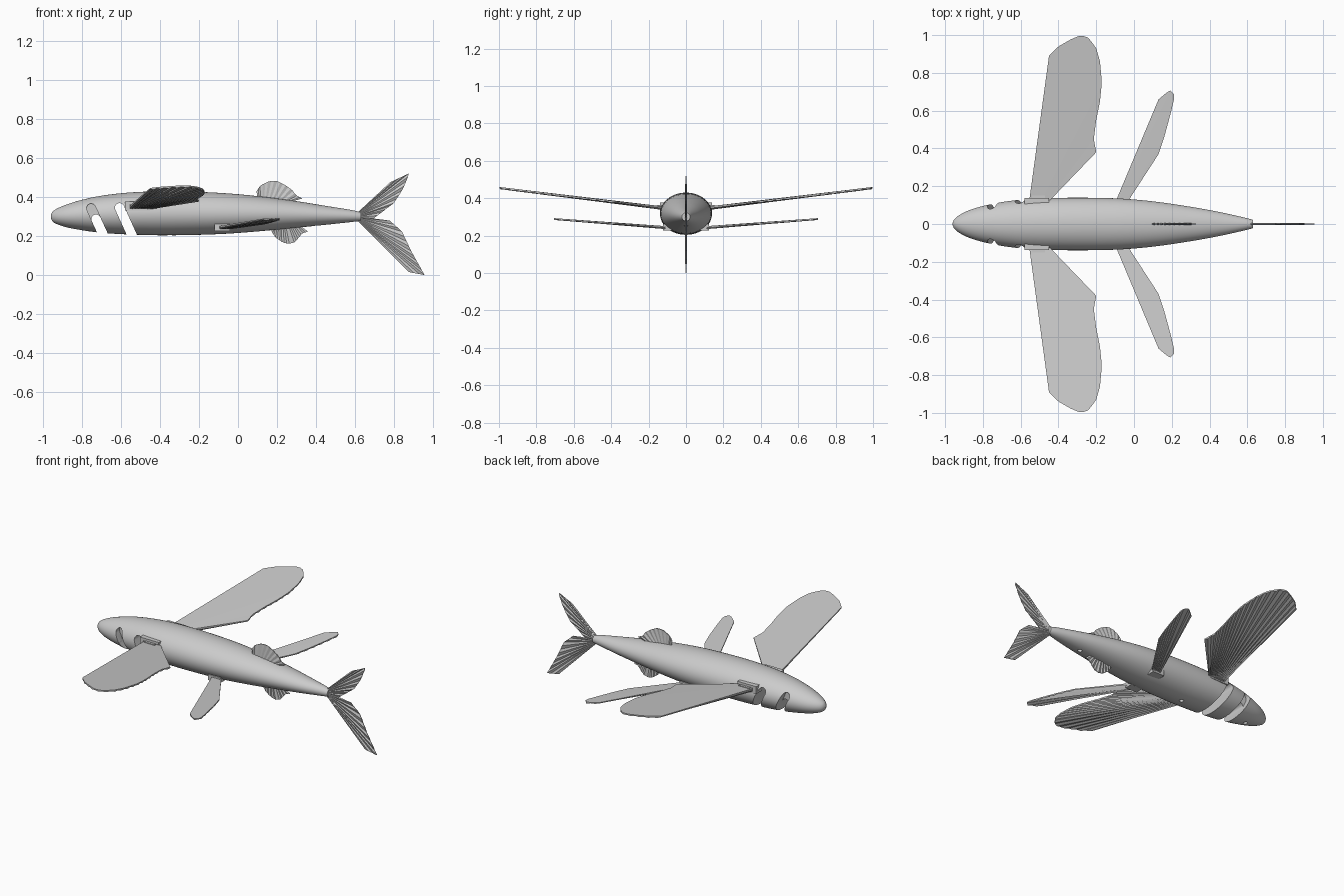
import bpy, bmesh, math
from mathutils import Vector

if "Cube" in bpy.data.objects:
    bpy.data.objects.remove(bpy.data.objects["Cube"])


def add_object(name, bm):
    bmesh.ops.recalc_face_normals(bm, faces=bm.faces)
    mesh = bpy.data.meshes.new(name)
    bm.to_mesh(mesh)
    bm.free()
    ob = bpy.data.objects.new(name, mesh)
    bpy.context.collection.objects.link(ob)
    return ob


def activate(ob):
    bpy.ops.object.select_all(action='DESELECT')
    ob.select_set(True)
    bpy.context.view_layer.objects.active = ob


def box(name, x, y, z):
    bm = bmesh.new()
    bmesh.ops.create_cube(bm, size=1)
    for v in bm.verts:
        v.co = [(a + b) / 2 + c * (b - a) for (a, b), c in zip((x, y, z), v.co)]
    return add_object(name, bm)


def spline(rows, steps):
    """Catmull-Rom interpolation through rows of numbers."""
    rows = [Vector(r) for r in rows]
    out = []
    for i in range(len(rows) - 1):
        a, b, c, d = rows[max(i - 1, 0)], rows[i], rows[i + 1], rows[min(i + 2, len(rows) - 1)]
        for k in range(steps):
            t = k / steps
            out.append(0.5 * (2 * b + (c - a) * t + (2 * a - 5 * b + 4 * c - d) * t * t
                              + (3 * b - a - 3 * c + d) * t ** 3))
    return out + [rows[-1]]


def resample(points, n):
    """n + 1 evenly spaced points along a polyline."""
    pts = [Vector(p) for p in points]
    lens = [(b - a).length for a, b in zip(pts, pts[1:])]
    out = []
    for i in range(n + 1):
        d, k = sum(lens) * i / n, 0
        while k < len(lens) - 1 and d > lens[k]:
            d -= lens[k]
            k += 1
        out.append(pts[k].lerp(pts[k + 1], min(d / lens[k], 1)))
    return out


def fan_fin(name, root, edge, ribs, place, upper, lower):
    """Fan of pleats from root to edge; upper/lower give (valley, ridge) heights."""
    n = ribs * 2
    bm = bmesh.new()
    grid = []
    for i, (r, e) in enumerate(zip(resample(root, n), resample(edge, n))):
        grid.append([[bm.verts.new(place(*p, h[i % 2] * f)) for p, f in ((r, 1), (e, 0.6))]
                     for h in (upper, lower)])
    for a, b in zip(grid, grid[1:]):
        for s in (0, 1):
            bm.faces.new((a[s][0], a[s][1], b[s][1], b[s][0]))
            bm.faces.new((a[0][s], b[0][s], b[1][s], a[1][s]))
    for g in (grid[0], grid[-1]):
        bm.faces.new((g[0][0], g[0][1], g[1][1], g[1][0]))
    return add_object(name, bm)


def slot_cutter(top, bottom, r, y0, y1):
    """Round-topped slanted slot, extruded along y."""
    t, b = Vector(top), Vector(bottom)
    d = (t - b).normalized()
    side = Vector((-d.y, d.x))
    out = [b + side * r]
    out += [t + side * r * math.cos(a) + d * r * math.sin(a)
            for a in (math.pi * k / 12 for k in range(13))]
    out.append(b - side * r)
    bm = bmesh.new()
    face = bm.faces.new([bm.verts.new((p.x, y0, p.y)) for p in out])
    ext = bmesh.ops.extrude_face_region(bm, geom=[face])
    bmesh.ops.translate(bm, vec=(0, y1 - y0, 0),
                        verts=[v for v in ext['geom'] if isinstance(v, bmesh.types.BMVert)])
    return add_object("slot_cutter", bm)


# Body: lofted oval rings (x, half width, bottom, top)
profile = [(-0.96, 0.006, 0.295, 0.307), (-0.95, 0.026, 0.274, 0.326), (-0.92, 0.050, 0.258, 0.345),
           (-0.87, 0.074, 0.243, 0.365), (-0.8, 0.095, 0.230, 0.386), (-0.7, 0.116, 0.217, 0.407),
           (-0.55, 0.133, 0.208, 0.424), (-0.35, 0.139, 0.204, 0.430), (-0.1, 0.136, 0.210, 0.422),
           (0.1, 0.120, 0.224, 0.405), (0.3, 0.091, 0.243, 0.379), (0.45, 0.064, 0.258, 0.355),
           (0.58, 0.035, 0.272, 0.334), (0.63, 0.022, 0.278, 0.322)]
SIDES = 48
bm = bmesh.new()
rings = []
for x, w, lo, hi in spline(profile, 4):
    rings.append([bm.verts.new((x, w * math.cos(a), (lo + hi) / 2 + (hi - lo) / 2 * math.sin(a)))
                  for a in (math.tau * k / SIDES for k in range(SIDES))])
for a, b in zip(rings, rings[1:]):
    for k in range(SIDES):
        bm.faces.new((a[k], a[k - 1], b[k - 1], b[k]))
bm.faces.new(rings[0])
bm.faces.new(rings[-1])
body = add_object("body", bm)

# Gill slots and small belly holes
cutters = [slot_cutter((-0.607, 0.345), (-0.514, 0.14), 0.024, -0.3, 0.3),
           slot_cutter((-0.728, 0.287), (-0.66, 0.14), 0.024, -0.3, 0.3),
           slot_cutter((-0.753, 0.343), (-0.715, 0.26), 0.0235, 0.06, 0.3),
           slot_cutter((-0.753, 0.343), (-0.715, 0.26), 0.0235, -0.3, -0.06)]
for x, z in ((-0.82, 0.235), (-0.35, 0.205), (0.4, 0.253)):
    bm = bmesh.new()
    bmesh.ops.create_cone(bm, cap_ends=True, segments=20, radius1=0.013, radius2=0.013, depth=0.04)
    bmesh.ops.translate(bm, vec=(x, 0, z), verts=bm.verts)
    cutters.append(add_object("hole_cutter", bm))
activate(body)
for c in cutters:
    c.hide_render = True
    mod = body.modifiers.new("cut", 'BOOLEAN')
    mod.operation = 'DIFFERENCE'
    mod.solver = 'EXACT'
    mod.object = c
    bpy.ops.object.modifier_apply(modifier=mod.name)
for c in cutters:
    bpy.data.objects.remove(c, do_unlink=True)
activate(body)
bpy.ops.object.shade_smooth_by_angle(angle=math.radians(30))

# Wing and pelvic fin pairs: flat above, pleated below, with root brackets
wing_edge = [(-0.45, 0.89), (-0.40, 0.94), (-0.33, 0.98), (-0.28, 1.0), (-0.24, 0.985), (-0.20, 0.93),
             (-0.18, 0.86), (-0.17, 0.75), (-0.18, 0.65), (-0.20, 0.55), (-0.213, 0.45), (-0.20, 0.38)]
pelvic_edge = [(0.13, 0.66), (0.19, 0.71), (0.217, 0.68), (0.19, 0.57), (0.16, 0.46), (0.13, 0.37)]
for s, side in ((1, "left"), (-1, "right")):
    fan_fin("wing_" + side, [(-0.555, 0.12), (-0.45, 0.12)], wing_edge, 18,
            lambda x, y, h: (x, s * y, 0.348 + 0.122 * (y - 0.12) + h), (0.008, 0.008), (-0.003, -0.011))
    fan_fin("pelvic_fin_" + side, [(-0.105, 0.10), (-0.045, 0.10)], pelvic_edge, 8,
            lambda x, y, h: (x, s * y, 0.243 + 0.076 * (y - 0.10) + h), (0.007, 0.007), (-0.002, -0.009))

    def span(a, b):
        return sorted((s * a, s * b))
    box("wing_bracket_top_" + side, (-0.58, -0.45), span(0.08, 0.138), (0.362, 0.378))
    box("wing_bracket_bottom_" + side, (-0.58, -0.45), span(0.08, 0.138), (0.332, 0.342))
    box("wing_bracket_front_" + side, (-0.58, -0.555), span(0.08, 0.138), (0.332, 0.378))
    box("wing_clip_" + side, (-0.54, -0.47), span(0.12, 0.152), (0.340, 0.364))
    box("pelvic_bracket_" + side, (-0.12, -0.04), span(0.07, 0.122), (0.227, 0.262))


# Upright fins on the centre line, pleated on both faces
def upright(name, root, edge, ribs):
    fan_fin(name, root, edge, ribs, lambda x, z, h: (x, h, z), (0.002, 0.006), (-0.002, -0.006))


upright("dorsal_fin", [(0.10, 0.39), (0.25, 0.37)],
        [(0.095, 0.43), (0.115, 0.46), (0.16, 0.482), (0.20, 0.482), (0.24, 0.463), (0.28, 0.435),
         (0.295, 0.41), (0.33, 0.393)], 9)
upright("anal_fin", [(0.18, 0.245), (0.31, 0.26)],
        [(0.17, 0.228), (0.19, 0.195), (0.23, 0.167), (0.26, 0.16), (0.29, 0.168), (0.31, 0.19),
         (0.33, 0.215), (0.36, 0.223)], 9)
upright("tail_upper", [(0.61, 0.318), (0.615, 0.295)],
        [(0.78, 0.476), (0.88, 0.523), (0.845, 0.44), (0.80, 0.37), (0.695, 0.29)], 8)
upright("tail_lower", [(0.615, 0.295), (0.61, 0.282)],
        [(0.695, 0.29), (0.777, 0.28), (0.84, 0.225), (0.89, 0.12), (0.957, 0.0), (0.875, 0.016)], 9)
